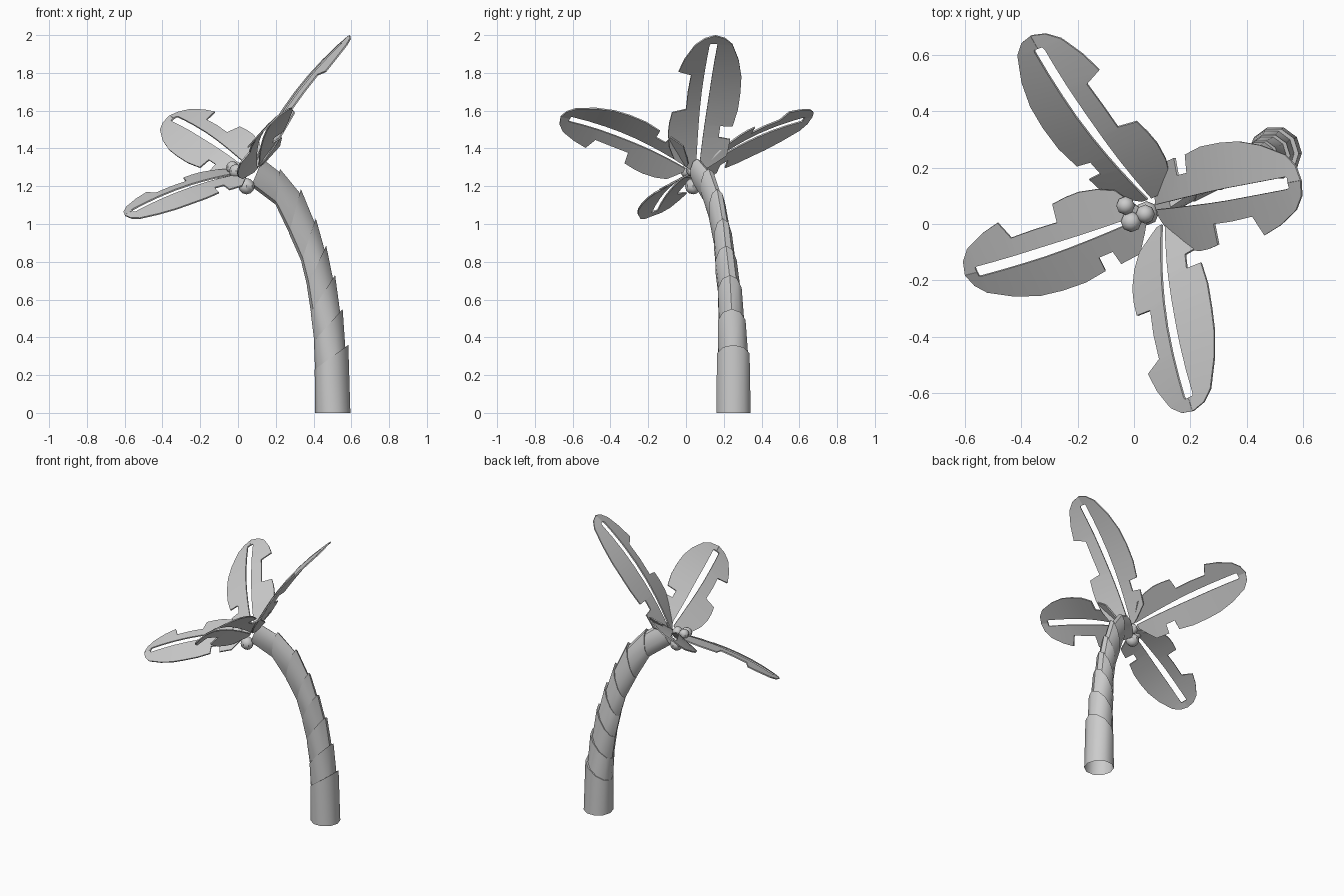
import bpy, math
from mathutils import Vector

if "Cube" in bpy.data.objects:
    bpy.data.objects.remove(bpy.data.objects["Cube"])


def make_object(name, verts, faces, angle=35, thickness=0):
    mesh = bpy.data.meshes.new(name)
    mesh.from_pydata([tuple(v) for v in verts], [], faces)
    mesh.update()
    ob = bpy.data.objects.new(name, mesh)
    bpy.context.collection.objects.link(ob)
    bpy.ops.object.select_all(action='DESELECT')
    ob.select_set(True)
    bpy.context.view_layer.objects.active = ob
    if thickness:
        solid = ob.modifiers.new("thickness", 'SOLIDIFY')
        solid.thickness = thickness
        solid.offset = 0
        bpy.ops.object.modifier_apply(modifier=solid.name)
    bpy.ops.object.shade_smooth_by_angle(angle=math.radians(angle))
    return ob


# Trunk: slanted rings (left x, left z, right x, right z, centre y, half width y)
RINGS = [
    (.408, .0, .595, .0, .252, .095),
    (.406, .23, .584, .36, .25, .091),
    (.402, .38, .554, .55, .242, .077),
    (.385, .53, .514, .73, .232, .066),
    (.365, .67, .467, .885, .212, .059),
    (.335, .80, .412, 1.03, .195, .050),
    (.27, .95, .333, 1.185, .165, .046),
    (.20, 1.10, .222, 1.292, .12, .043),
    (.07, 1.20, .13, 1.345, .06, .037),
]
SIDES = 10


def trunk_loop(ring, tuck):
    lx, lz, rx, rz, cy, hy = ring
    c = Vector(((lx + rx) / 2, cy, (lz + rz) / 2))
    d = Vector(((rx - lx) / 2, 0, (rz - lz) / 2))
    c -= d * tuck * .8
    d *= 1 - tuck
    side = Vector((0, hy * (1 - tuck * .9), 0))
    angles = [2 * math.pi * i / SIDES for i in range(SIDES)]
    return [c + d * math.cos(a) + side * math.sin(a) for a in angles]


loops = []
for i, ring in enumerate(RINGS):
    loops.append(trunk_loop(ring, 0))
    if 0 < i < len(RINGS) - 1:
        loops.append(trunk_loop(ring, .1))       # step in under each bark lip
verts = [v for loop in loops for v in loop]
faces = []
for k in range(len(loops) - 1):
    for i in range(SIDES):
        j = (i + 1) % SIDES
        faces.append((k * SIDES + i, k * SIDES + j, (k + 1) * SIDES + j, (k + 1) * SIDES + i))
faces.append(tuple(range(len(verts) - SIDES, len(verts))))     # open at the ground
make_object("trunk", verts, faces, 40)

# Leaf halves: (position along leaf, distance from the midrib)
RIGHT = [(0, .03), (.08, .11), (.16, .135), (.255, .148), (.33, .147), (.405, .14),
         (.42, .078), (.55, .08), (.68, .077), (.717, .137), (.82, .118),
         (.915, .088), (.93, .082), (.98, .045), (1, .0)]
LEFT = [(0, .03), (.03, .06), (.10, .122), (.21, .131), (.22, .08), (.298, .082),
        (.30, .135), (.42, .15), (.55, .151), (.67, .145), (.80, .122),
        (.92, .085), (.93, .082), (.98, .045), (1, .0)]


def leaf(name, base, tip, side, width, bow):
    base, axis = Vector(base), Vector(tip) - Vector(base)
    along = axis.normalized()
    side = Vector(side)
    side = (side - along * side.dot(along)).normalized()
    up = side.cross(along)

    def point(u, v):
        lift = bow * 4 * u * (1 - u) - .12 * abs(v) * width
        return base + axis * u + side * v * width + up * lift

    verts, faces = [], []
    for outline, sign in ((RIGHT, 1), (LEFT, -1)):
        stations = []
        for u, v in outline:
            if u < .93:
                stations.append((u, .007 + .011 * min(1, u * 2), v))
            elif u == .93:                         # closed end of the midrib slot
                stations += [(u, .015, v), (u + .001, 0, v)]
            else:
                stations.append((u, 0, v))
        start = len(verts)
        for u, inner, outer in stations:
            verts += [point(u, sign * inner), point(u, sign * outer)]
        verts.pop()                                # the tip is a single point
        for k in range(len(stations) - 1):
            a = start + 2 * k
            quad = (a, a + 1, a + 3, a + 2) if k < len(stations) - 2 else (a, a + 1, a + 2)
            faces.append(quad if sign > 0 else quad[::-1])
    make_object(name, verts, faces, 35, .008)


leaf("leaf_right", (.08, .06, 1.29), (.592, .155, 1.998), (.14, -1, -.1), 1.22, .05)
leaf("leaf_back", (.055, .09, 1.295), (-.365, .668, 1.57), (.13, .06, .10), 1.2, .04)
leaf("leaf_left", (.03, .03, 1.27), (-.598, -.18, 1.045), (-.03, .13, .055), 1.1, .035)
leaf("leaf_front", (.105, .0, 1.30), (.21, -.663, 1.57), (-.13, 0, -.128), 1.2, .045)

# Coconuts under the crown
for i, (x, y, z, r) in enumerate([(.045, .038, 1.20, .043), (-.03, .065, 1.30, .033),
                                  (-.01, .008, 1.28, .037), (.04, .035, 1.285, .034)]):
    bpy.ops.mesh.primitive_uv_sphere_add(segments=8, ring_count=6, radius=r, location=(x, y, z))
    bpy.context.object.name = f"coconut_{i + 1}"
    bpy.ops.object.shade_smooth_by_angle(angle=math.radians(35))
